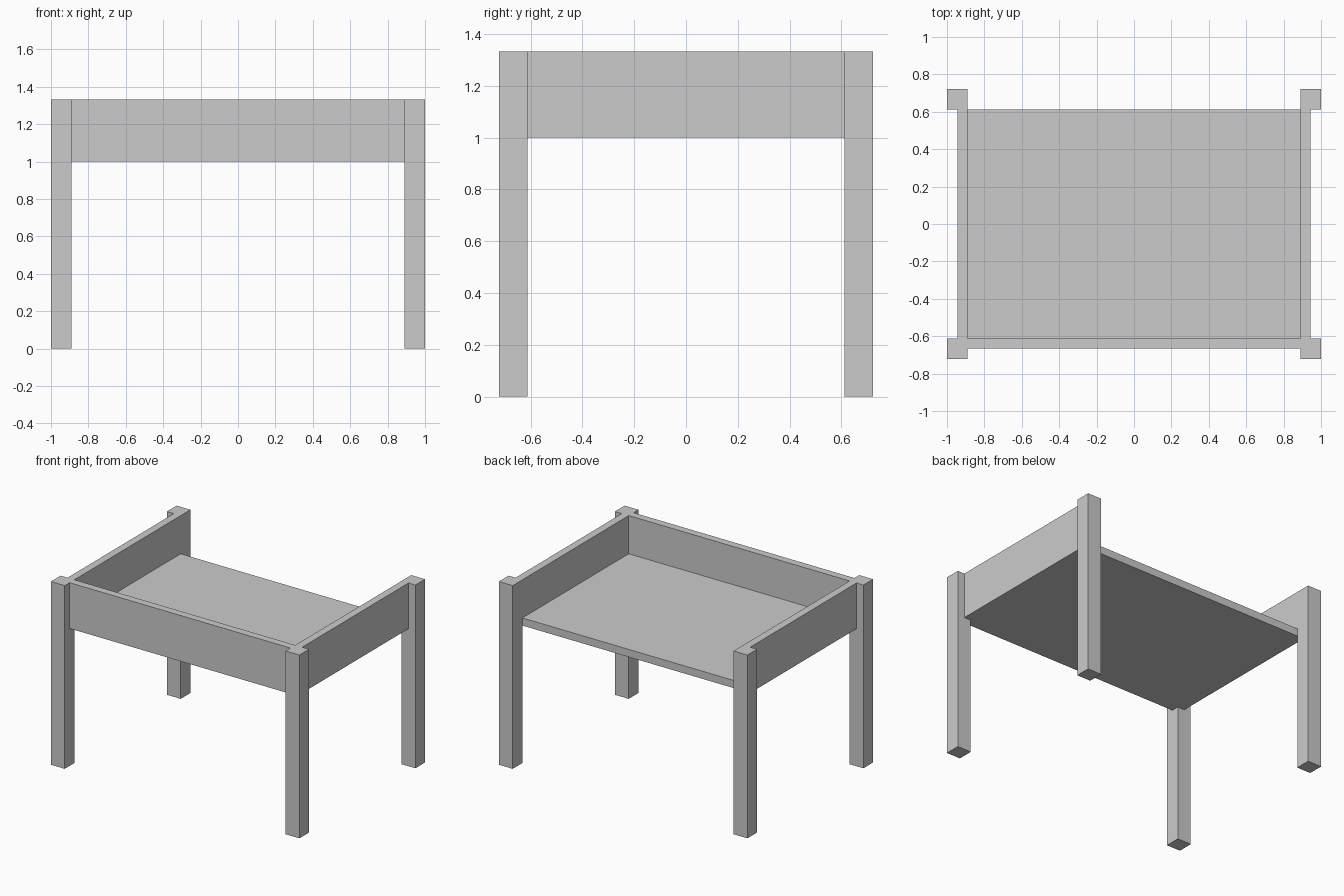
import bpy

if "Cube" in bpy.data.objects:
    bpy.data.objects.remove(bpy.data.objects["Cube"])

U = 1 / 18            # board thickness; legs are two boards wide
TOP, BASE = 24 * U, 18 * U
LX, LY = 16 * U, 11 * U   # inner faces of the legs


def box(name, lo, hi):
    size = [b - a for a, b in zip(lo, hi)]
    centre = [(a + b) / 2 for a, b in zip(lo, hi)]
    bpy.ops.mesh.primitive_cube_add(size=1, location=centre)
    ob = bpy.context.object
    ob.name = name
    ob.scale = size
    bpy.ops.object.transform_apply(location=False, rotation=False, scale=True)
    return ob


def span(sign, a, b):
    return sorted((sign * a, sign * b))


# Corner legs and side boards
for sx, side in ((-1, "left"), (1, "right")):
    x0, x1 = span(sx, LX, LX + 2 * U)
    for sy, end in ((-1, "front"), (1, "back")):
        y0, y1 = span(sy, LY, LY + 2 * U)
        box(f"{end}_{side}_leg", (x0, y0, 0), (x1, y1, TOP))
    x0, x1 = span(sx, LX, LX + U)
    box(f"{side}_board", (x0, -LY, BASE), (x1, LY, TOP))

# Front board (the back stays open)
box("front_board", (-LX, -LY - U, BASE), (LX, -LY, TOP))

# Tray floor between the boards
box("floor_panel", (-LX, -LY, BASE), (LX, LY, BASE + U))
